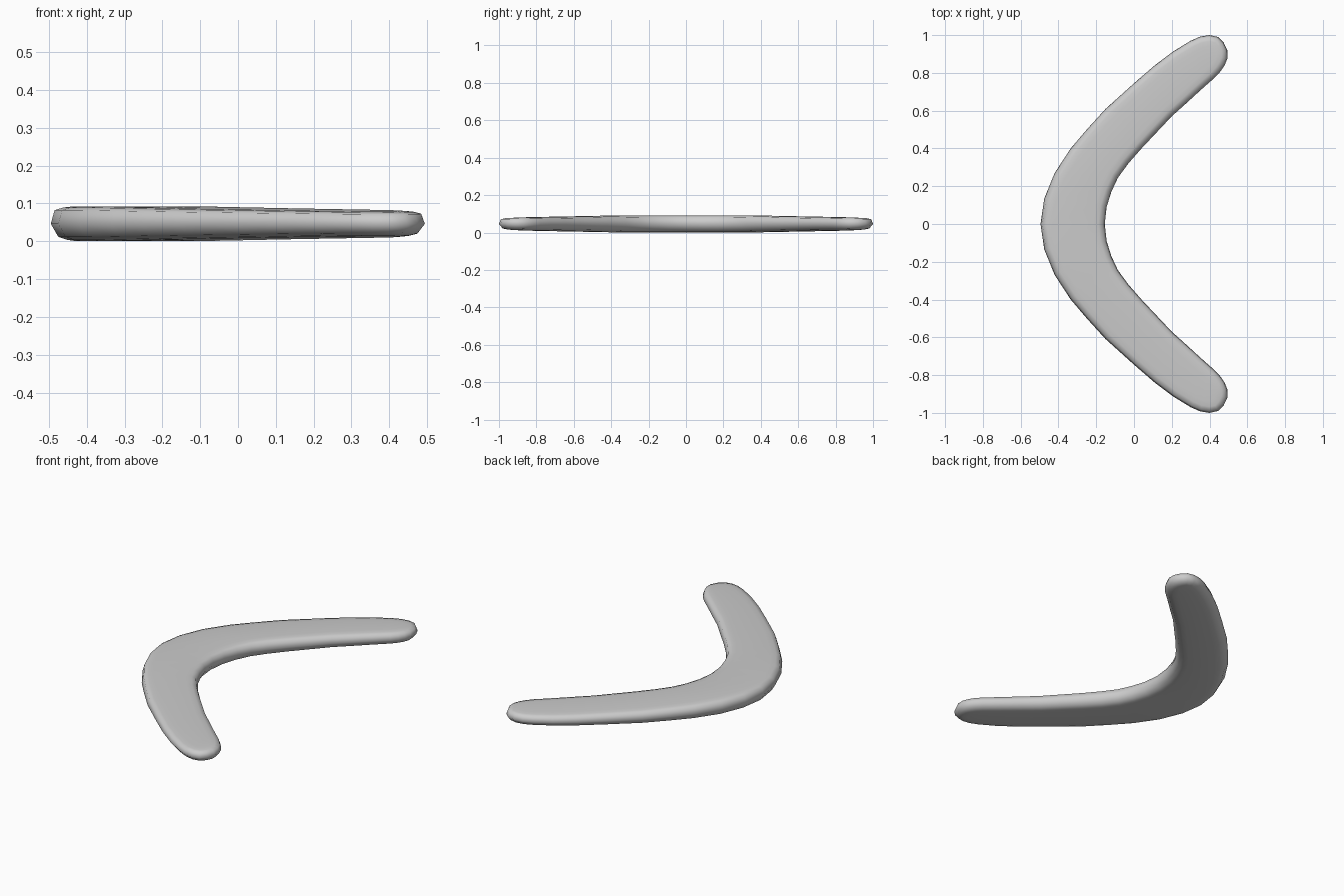
import bpy, bmesh
from mathutils import Vector

if "Cube" in bpy.data.objects:
    bpy.data.objects.remove(bpy.data.objects["Cube"])

# Paired plan points of one arm, from the elbow (y = 0) to the tip
OUTER = [(-.495, 0), (-.475, .135), (-.42, .27), (-.335, .40), (-.25, .50), (-.15, .61), (0, .745),
         (.11, .84), (.21, .915), (.30, .97), (.35, .992), (.40, 1.0), (.445, .99), (.475, .96)]
INNER = [(-.155, 0), (-.145, .09), (-.12, .17), (-.085, .245), (-.03, .32), (.04, .40), (.12, .485),
         (.20, .57), (.28, .642), (.36, .715), (.43, .777), (.46, .81), (.48, .84), (.494, .875)]
TIP = (.494, .92)
# Edge profile: inset from the outline, height as a share of half thickness
PROFILE = [(.07, -1), (.045, -.93), (.02, -.75), (0, 0), (.01, .78), (.033, .94), (.06, 1)]
MID = 0.046


def flip(p):
    return (p[0], -p[1])


def half_thickness(y):
    t = min(max((abs(y) - .3) / .7, 0), 1)
    return .046 - .014 * t


# Closed outline: outer edge, upper tip, inner edge, lower tip
n = len(OUTER)
outline = ([flip(p) for p in OUTER[:0:-1]] + OUTER + [TIP] + INNER[::-1]
           + [flip(p) for p in INNER[1:]] + [flip(TIP)])
pts = [Vector(p) for p in outline]
count = len(pts)

# Stacked inset rings make the rounded rim
bm = bmesh.new()
rings = []
for inset, level in PROFILE:
    ring = []
    for i, p in enumerate(pts):
        a = (p - pts[i - 1]).normalized()
        b = (pts[(i + 1) % count] - p).normalized()
        t = (a + b).normalized()
        q = p + Vector((t.y, -t.x)) * inset
        ring.append(bm.verts.new((q.x, q.y, MID + level * half_thickness(p.y))))
    rings.append(ring)
for low, high in zip(rings, rings[1:]):
    for i in range(count):
        j = (i + 1) % count
        bm.faces.new((low[i], low[j], high[j], high[i]))

# Broad upper and lower faces, spanning outer edge to inner edge
m = 2 * n - 1
for ring in (rings[0], rings[-1]):
    left, right = ring[:m], ring[m + 1:2 * m + 1][::-1]
    upper_tip, lower_tip = ring[m], ring[-1]
    for i in range(m - 1):
        bm.faces.new((left[i], left[i + 1], right[i + 1], right[i]))
    bm.faces.new((left[-1], upper_tip, right[-1]))
    bm.faces.new((left[0], right[0], lower_tip))

bmesh.ops.recalc_face_normals(bm, faces=bm.faces)
mesh = bpy.data.meshes.new("boomerang")
bm.to_mesh(mesh)
bm.free()
for face in mesh.polygons:
    face.use_smooth = True
boomerang = bpy.data.objects.new("boomerang", mesh)
bpy.context.collection.objects.link(boomerang)
